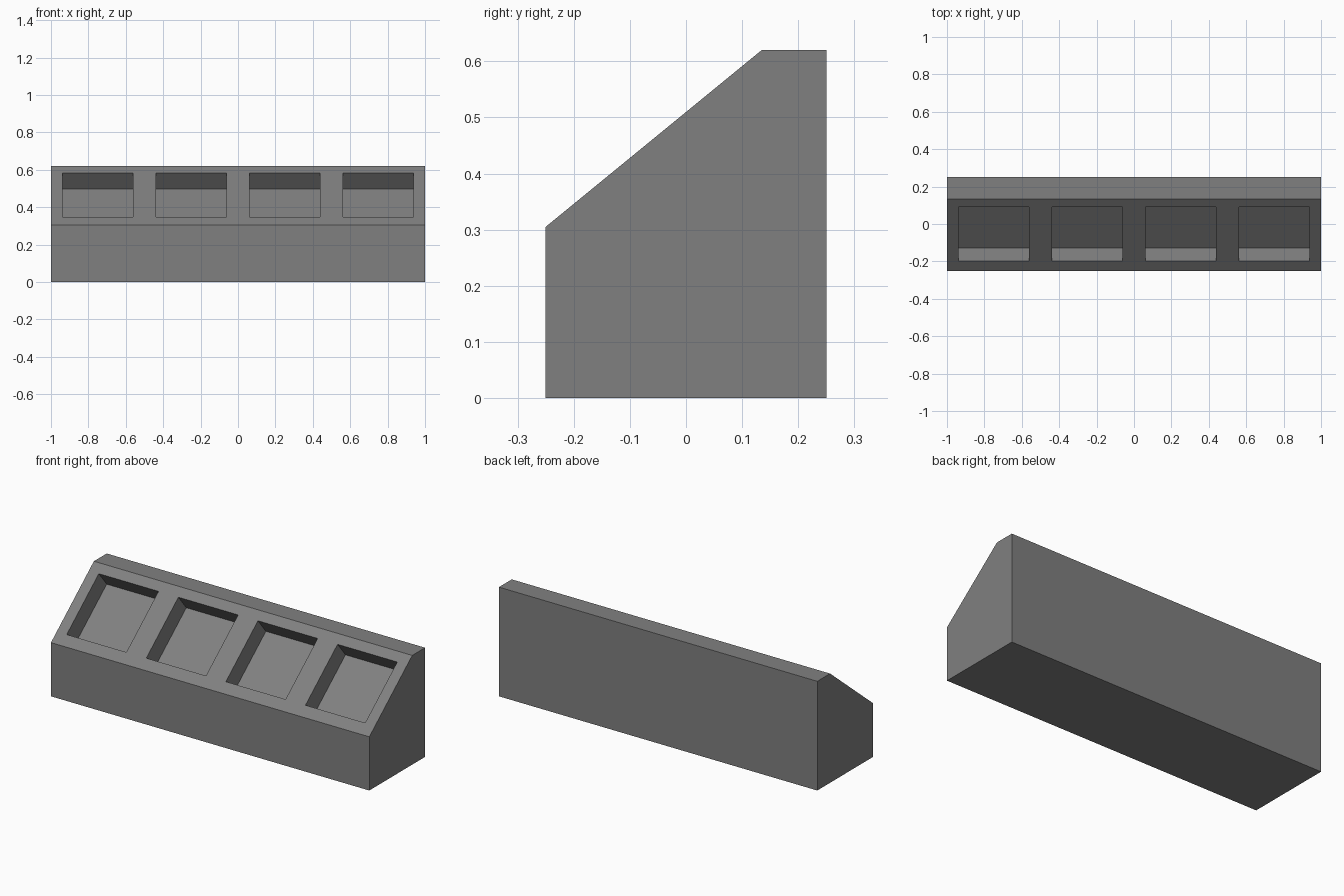
import bpy
import bmesh
from mathutils import Vector

if "Cube" in bpy.data.objects:
    bpy.data.objects.remove(bpy.data.objects["Cube"], do_unlink=True)

# Plain grey material
GREY = (0.216, 0.216, 0.216, 1.0)
grey = bpy.data.materials.new("plain grey")
grey.use_nodes = True
grey.diffuse_color = GREY
grey.node_tree.nodes["Principled BSDF"].inputs["Base Color"].default_value = GREY

# Sloped block: side profile (y, z) extruded along x
PROFILE = [(-0.25, 0), (0.25, 0), (0.25, 0.62), (0.135, 0.62), (-0.25, 0.305)]
bm = bmesh.new()
side = bm.faces.new([bm.verts.new((-1, y, z)) for y, z in PROFILE])
ext = bmesh.ops.extrude_face_region(bm, geom=[side])
bmesh.ops.translate(bm, vec=(2, 0, 0),
                    verts=[v for v in ext["geom"] if isinstance(v, bmesh.types.BMVert)])
bmesh.ops.recalc_face_normals(bm, faces=bm.faces)

slope = next(f for f in bm.faces if f.normal.y < -0.1 and f.normal.z > 0.1)
normal = slope.normal.copy()


def slope_faces():
    return [f for f in bm.faces if f.normal.dot(normal) > 0.999]


def cut(point, direction):
    """Split only the sloped face along a plane."""
    faces = slope_faces()
    edges = {e for f in faces for e in f.edges}
    verts = {v for f in faces for v in f.verts}
    bmesh.ops.bisect_plane(bm, geom=faces + list(edges) + list(verts),
                           plane_co=point, plane_no=direction)


# Mark out four pocket openings on the slope
LOW, HIGH, HALF, DEPTH = -0.198, 0.09, 0.1875, 0.112
centres = [-0.75 + 0.5 * i for i in range(4)]
for y in (LOW, HIGH):
    cut((0, y, 0), (0, 1, 0))
for x in centres:
    for s in (-1, 1):
        cut((x + s * HALF, 0, 0), (1, 0, 0))

# Sink the pockets square to the slope
pockets = []
for f in slope_faces():
    c = f.calc_center_median()
    if LOW < c.y < HIGH and any(abs(c.x - x) < HALF for x in centres):
        pockets.append(f)
for f in pockets:
    ext = bmesh.ops.extrude_face_region(bm, geom=[f])
    verts = [v for v in ext["geom"] if isinstance(v, bmesh.types.BMVert)]
    bmesh.ops.translate(bm, vec=-normal * DEPTH, verts=verts)
bmesh.ops.delete(bm, geom=[f for f in pockets if f.is_valid], context="FACES_ONLY")

# Tidy the flat strips between the pockets
bmesh.ops.recalc_face_normals(bm, faces=bm.faces)

mesh = bpy.data.meshes.new("sloped_pocket_block")
bm.to_mesh(mesh)
bm.free()
mesh.materials.append(grey)
block = bpy.data.objects.new("sloped_pocket_block", mesh)
bpy.context.collection.objects.link(block)
